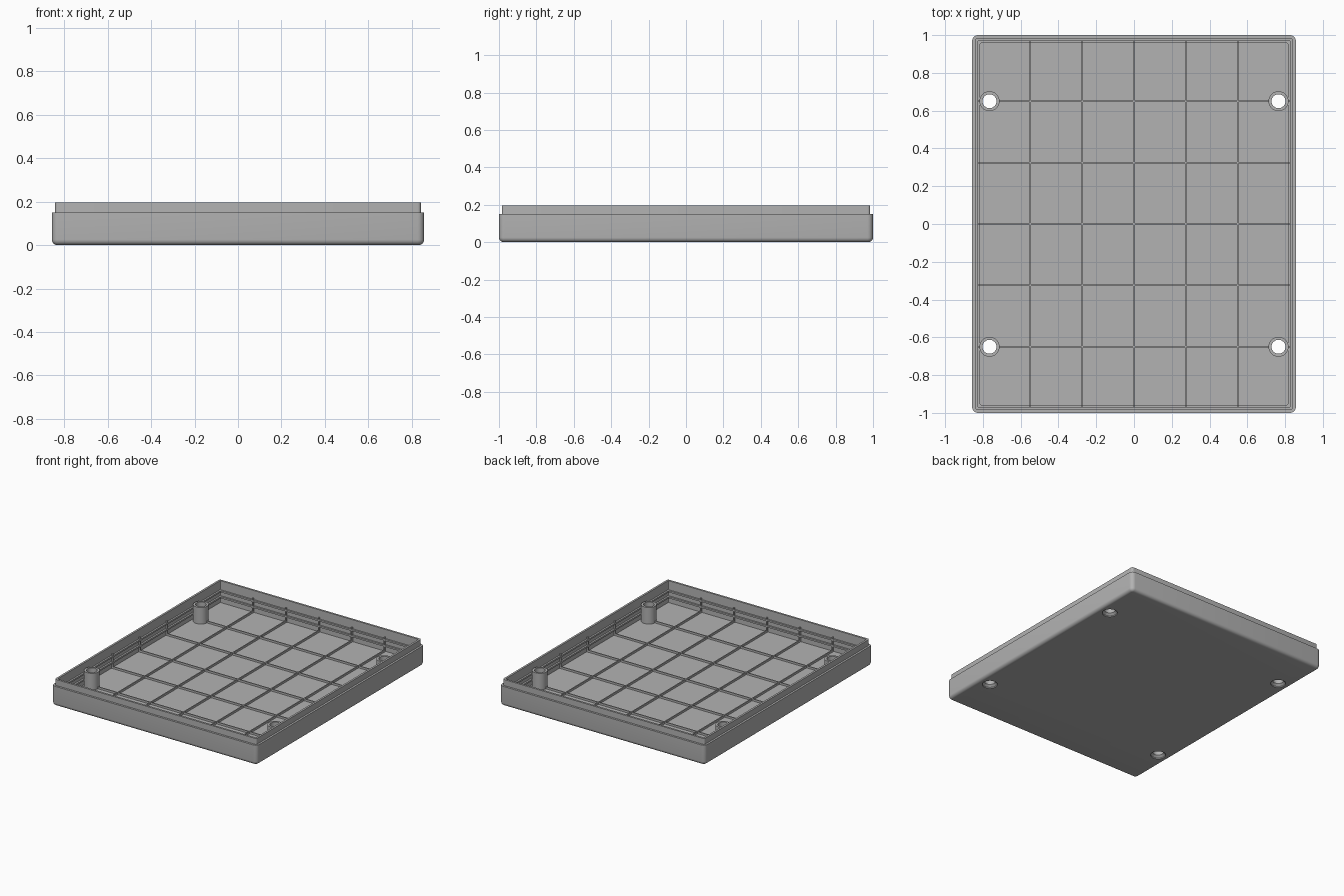
import bpy, bmesh, math

cube = bpy.data.objects.get("Cube")
if cube:
    bpy.data.objects.remove(cube, do_unlink=True)

HX, HY = 0.857, 1.0
FLOOR, RIM = 0.03, 0.195
BOSS_X, BOSS_Y, BOSS_R, HOLE_R = 0.765, 0.65, 0.053, 0.037
WALL_IN = 0.03

grey = bpy.data.materials.new("plain grey plastic")
grey.use_nodes = True
colour = (0.45, 0.45, 0.45, 1)
grey.diffuse_color = colour
grey.node_tree.nodes["Principled BSDF"].inputs["Base Color"].default_value = colour


def finish(bm, name, smooth=True):
    bmesh.ops.recalc_face_normals(bm, faces=bm.faces)
    mesh = bpy.data.meshes.new(name)
    bm.to_mesh(mesh)
    bm.free()
    mesh.materials.append(grey)
    obj = bpy.data.objects.new(name, mesh)
    bpy.context.collection.objects.link(obj)
    if smooth:
        bpy.ops.object.select_all(action='DESELECT')
        bpy.context.view_layer.objects.active = obj
        obj.select_set(True)
        bpy.ops.object.shade_smooth_by_angle(angle=math.radians(35))
    return obj


def rounded_ring(bm, inset, z, steps=5):
    """Rounded rectangle of vertices, moved in from the outer edge."""
    r = max(0.03 - inset, 0.005)
    ring = []
    for k, (sx, sy) in enumerate([(1, 1), (-1, 1), (-1, -1), (1, -1)]):
        cx, cy = sx * (HX - inset - r), sy * (HY - inset - r)
        for i in range(steps + 1):
            a = (k + i / steps) * math.pi / 2
            ring.append(bm.verts.new((cx + r * math.cos(a), cy + r * math.sin(a), z)))
    return ring


def bridge(bm, a, b):
    n = len(a)
    for i in range(n):
        bm.faces.new((a[i], a[(i + 1) % n], b[(i + 1) % n], b[i]))


def loft(bm, profile, closed=False):
    rings = [rounded_ring(bm, i, z) for i, z in profile]
    for a, b in zip(rings, rings[1:]):
        bridge(bm, a, b)
    if closed:
        bridge(bm, rings[-1], rings[0])
    else:
        bm.faces.new(rings[0])
        bm.faces.new(rings[-1])


def lathe(bm, profile, cx, cy, closed, n=32):
    rings = [[bm.verts.new((cx + r * math.cos(2 * math.pi * i / n),
                            cy + r * math.sin(2 * math.pi * i / n), z))
              for i in range(n)] for r, z in profile]
    for a, b in zip(rings, rings[1:]):
        bridge(bm, a, b)
    if closed:
        bridge(bm, rings[-1], rings[0])
    else:
        bm.faces.new(rings[0])
        bm.faces.new(rings[-1])


def box(bm, x0, x1, y0, y1, z0, z1):
    verts = bmesh.ops.create_cube(bm, size=1)["verts"]
    for v in verts:
        v.co = (x1 if v.co.x > 0 else x0, y1 if v.co.y > 0 else y0, z1 if v.co.z > 0 else z0)


corners = [(sx * BOSS_X, sy * BOSS_Y) for sx in (-1, 1) for sy in (-1, 1)]

# Tray shell with rounded bottom edge and stepped lip
fillet = 0.025
profile = [(fillet * (1 - math.sin(a)), fillet * (1 - math.cos(a)))
           for a in (k * math.pi / 12 for k in range(7))]
profile += [(0, 0.15), (0.015, 0.15), (0.015, RIM), (WALL_IN, RIM), (WALL_IN, FLOOR)]
bm = bmesh.new()
loft(bm, profile)
tray = finish(bm, "tray_shell", smooth=False)

# Countersunk screw holes through the floor
bm = bmesh.new()
for x, y in corners:
    lathe(bm, [(0.053, -0.02), (0.053, 0.008), (HOLE_R, 0.022), (HOLE_R, 0.06)], x, y, False)
cutter = finish(bm, "hole_cutter", smooth=False)
cutter.hide_render = True
mod = tray.modifiers.new("holes", 'BOOLEAN')
mod.operation, mod.solver, mod.object = 'DIFFERENCE', 'EXACT', cutter
bpy.ops.object.select_all(action='DESELECT')
bpy.context.view_layer.objects.active = tray
tray.select_set(True)
bpy.ops.object.modifier_apply(modifier="holes")
bpy.ops.object.shade_smooth_by_angle(angle=math.radians(35))
bpy.data.objects.remove(cutter, do_unlink=True)

# Hollow screw bosses
bm = bmesh.new()
for x, y in corners:
    lathe(bm, [(BOSS_R, FLOOR), (BOSS_R, 0.155), (HOLE_R, 0.155), (HOLE_R, FLOOR)], x, y, True)
finish(bm, "screw_bosses")

# Floor ribs with fins rising up the walls
T, RIB_TOP, FIN_TOP, FIN = 0.004, 0.045, 0.14, 0.013
wx, wy = HX - WALL_IN, HY - WALL_IN
bm = bmesh.new()
for k in range(-2, 3):
    x, y = k * 0.275, k * 0.325
    box(bm, x - T, x + T, -wy, wy, FLOOR, RIB_TOP)
    reach = wx if abs(k) < 2 else BOSS_X - BOSS_R + 0.002
    box(bm, -reach, reach, y - T, y + T, FLOOR, RIB_TOP)
    for s in (-1, 1):
        ya, yb = sorted((s * wy, s * (wy - FIN)))
        box(bm, x - T, x + T, ya, yb, FLOOR, FIN_TOP)
        xa, xb = sorted((s * wx, s * (wx - FIN)))
        box(bm, xa, xb, y - T, y + T, FLOOR, FIN_TOP)
finish(bm, "stiffening_ribs", smooth=False)

# Horizontal ledges around the inside of the wall
bm = bmesh.new()
for z in (0.07, 0.115):
    loft(bm, [(WALL_IN, z), (WALL_IN + FIN, z), (WALL_IN + FIN, z + 0.012), (WALL_IN, z + 0.012)], True)
finish(bm, "wall_ledges")
